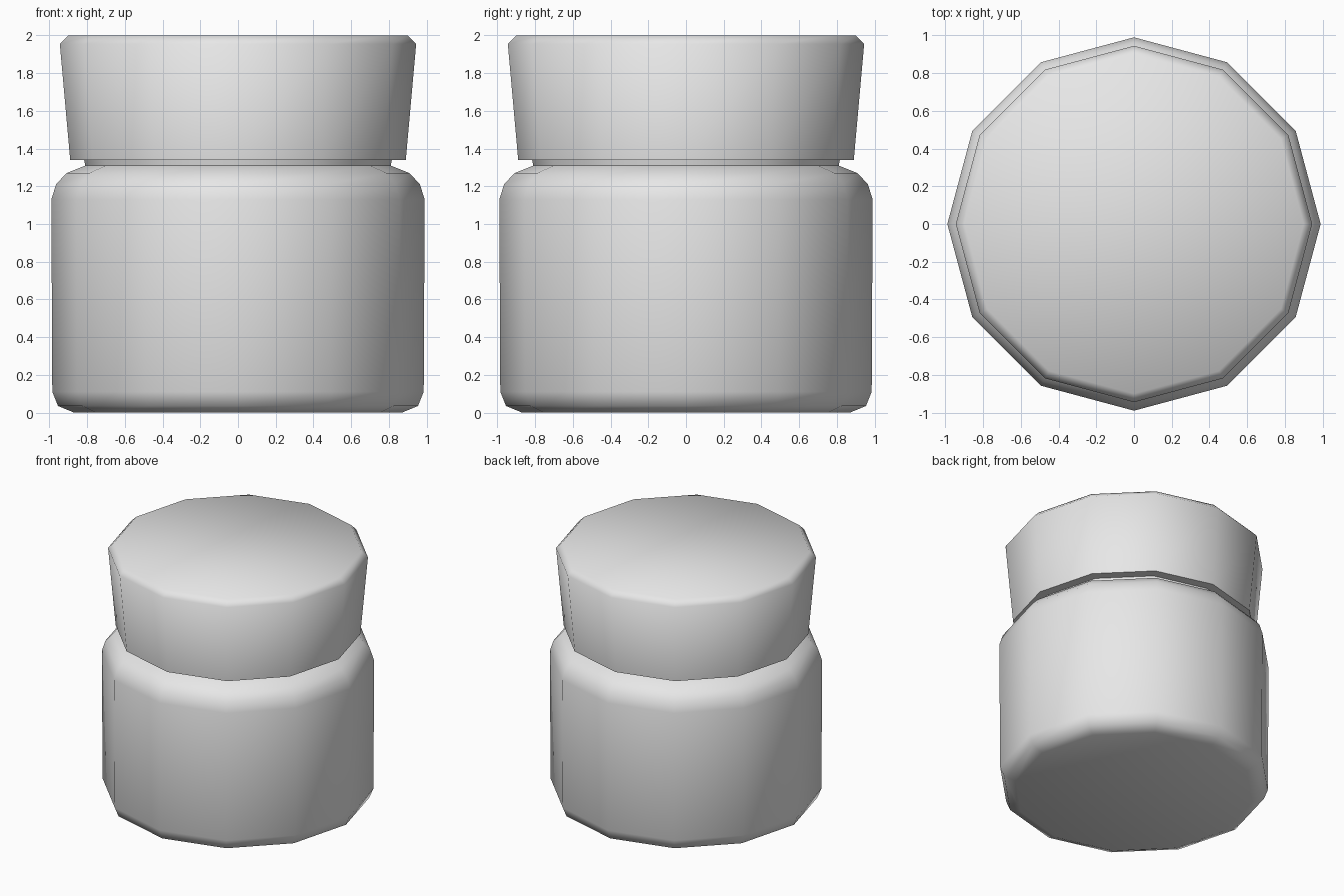
import bpy
import bmesh
from math import cos, sin, pi, radians

cube = bpy.data.objects.get("Cube")
if cube:
    bpy.data.objects.remove(cube, do_unlink=True)

SIDES = 12

grey = bpy.data.materials.new("light_grey")
grey.use_nodes = True
colour = (0.8, 0.8, 0.8, 1.0)
grey.diffuse_color = colour
grey.node_tree.nodes["Principled BSDF"].inputs["Base Color"].default_value = colour


def lathe(name, profile):
    """Revolve (radius, height) points into a closed twelve-sided solid."""
    bm = bmesh.new()
    rings = [[bm.verts.new((r * cos(2 * pi * i / SIDES), r * sin(2 * pi * i / SIDES), z))
              for i in range(SIDES)] for r, z in profile]
    for low, high in zip(rings, rings[1:]):
        for i in range(SIDES):
            j = (i + 1) % SIDES
            bm.faces.new((low[i], low[j], high[j], high[i]))
    bm.faces.new(rings[0][::-1])
    bm.faces.new(rings[-1])
    mesh = bpy.data.meshes.new(name)
    bm.to_mesh(mesh)
    bm.free()
    mesh.materials.append(grey)
    obj = bpy.data.objects.new(name, mesh)
    bpy.context.collection.objects.link(obj)
    bpy.ops.object.select_all(action="DESELECT")
    obj.select_set(True)
    bpy.context.view_layer.objects.active = obj
    bpy.ops.object.shade_smooth_by_angle(angle=radians(75))
    return obj


# Jar with rounded base, rounded shoulder and a short neck hidden by the lid
lathe("jar_body", [(0.87, 0), (0.955, 0.035), (0.985, 0.11), (0.99, 1.13),
                   (0.965, 1.21), (0.91, 1.27), (0.81, 1.31), (0.82, 1.36)])

# Flared lid with a bevelled top rim
lathe("lid", [(0.89, 1.34), (0.945, 1.955), (0.90, 2.0)])
